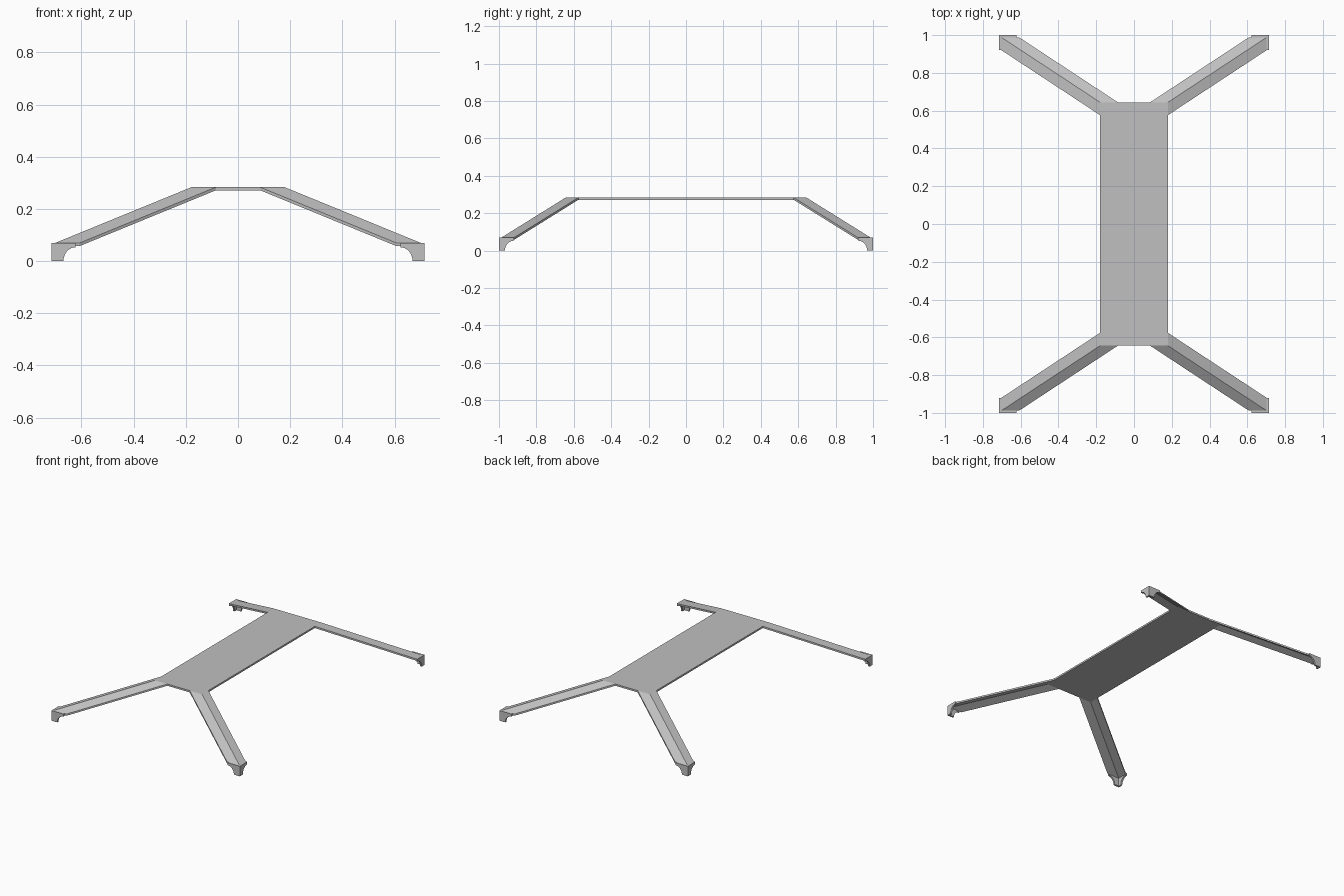
import bpy
import bmesh
from math import sin, cos, pi
from mathutils import Vector

cube = bpy.data.objects.get("Cube")
if cube:
    bpy.data.objects.remove(cube, do_unlink=True)

GREY = (0.53, 0.53, 0.53, 1.0)
mat = bpy.data.materials.new("plain grey")
mat.use_nodes = True
mat.diffuse_color = GREY
mat.node_tree.nodes["Principled BSDF"].inputs["Base Color"].default_value = GREY

THICK = 0.012
DECK_X, DECK_Y, DECK_Z = 0.179, 0.644, 0.283
FOOT_X, FOOT_Y, FOOT_Z = 0.714, 1.0, 0.069
LEG_X, LEG_Y = 0.094, 0.068      # leg width along each deck edge


def panel(name, faces, push, mirror=True):
    """Extrude a sheet of joined faces along push, then mirror to all corners."""
    bm = bmesh.new()
    for pts in faces:
        bm.faces.new([bm.verts.new(p) for p in pts])
    bmesh.ops.remove_doubles(bm, verts=bm.verts[:], dist=1e-5)
    sheet = bm.faces[:]
    ext = bmesh.ops.extrude_face_region(bm, geom=sheet, use_keep_orig=True)
    moved = [g for g in ext["geom"] if isinstance(g, bmesh.types.BMVert)]
    bmesh.ops.translate(bm, verts=moved, vec=Vector(push))
    bmesh.ops.recalc_face_normals(bm, faces=bm.faces[:])
    mesh = bpy.data.meshes.new(name)
    bm.to_mesh(mesh)
    bm.free()
    mesh.materials.append(mat)
    obj = bpy.data.objects.new(name, mesh)
    bpy.context.collection.objects.link(obj)
    if mirror:
        mod = obj.modifiers.new("four corners", "MIRROR")
        mod.use_axis = (True, True, False)
        mod.use_mirror_merge = False
    return obj


def bracket(outer, inner, foot):
    """Foot wall outline (along, z) with a quarter-round cut on the inner side."""
    radius_u, radius_z = foot - inner, 0.053
    arc = [(inner + radius_u * cos(t), radius_z * sin(t))
           for t in (i * pi / 16 for i in range(9))]
    return [(outer, FOOT_Z), (outer, 0)] + arc + [(inner, FOOT_Z)]


# Flat deck
panel("deck", [[(sx * DECK_X, sy * DECK_Y, DECK_Z)
                for sx, sy in ((-1, -1), (1, -1), (1, 1), (-1, 1))]],
      (0, 0, -THICK), mirror=False)

# Legs: two sloping strips that meet along a ridge
top = Vector((DECK_X, DECK_Y, DECK_Z))
low = Vector((FOOT_X - THICK, FOOT_Y - THICK, FOOT_Z))
dx, dy = Vector((LEG_X, 0, 0)), Vector((0, LEG_Y, 0))
panel("legs", [[top, low, low - dx, top - dx],
               [top, top - dy, low - dy, low]], (0, 0, -THICK))

# Feet: thin corner walls with rounded cut-outs
panel("foot_end_walls",
      [[(u, FOOT_Y, z) for u, z in bracket(FOOT_X, 0.622, 0.669)]],
      (0, -THICK, 0))
panel("foot_side_walls",
      [[(FOOT_X, u, z) for u, z in bracket(FOOT_Y - THICK, 0.92, 0.968)]],
      (-THICK, 0, 0))
